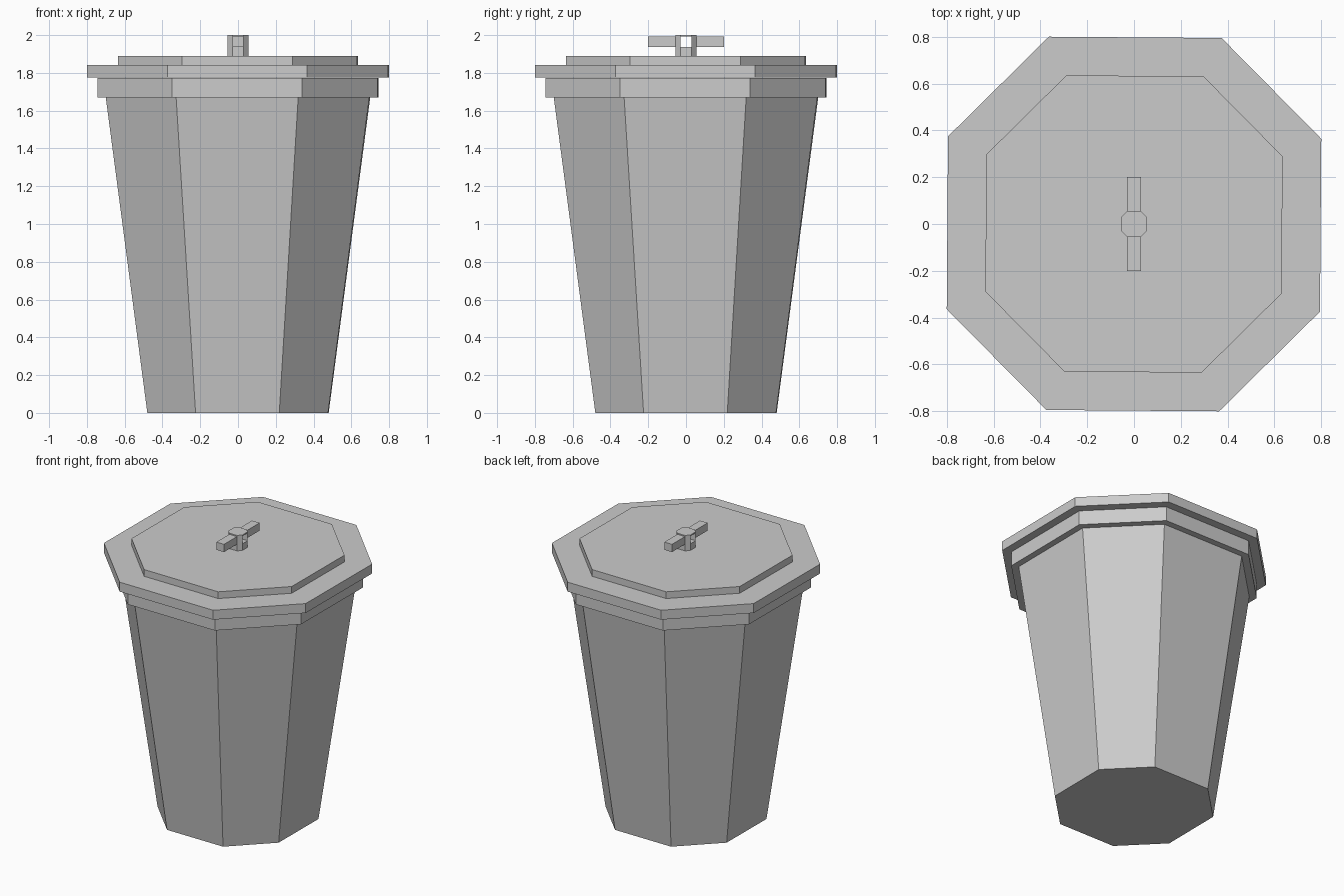
import bpy
import bmesh

cube = bpy.data.objects.get("Cube")
if cube:
    bpy.data.objects.remove(cube, do_unlink=True)

grey = bpy.data.materials.new("plain grey")
grey.use_nodes = True
colour = (0.6, 0.6, 0.6, 1)
grey.diffuse_color = colour
grey.node_tree.nodes["Principled BSDF"].inputs["Base Color"].default_value = colour


def octagon(radius):
    """Slightly skewed octagon with four-fold symmetry."""
    points = []
    for x, y in ((1, 0.455), (0.468, 0.993)):
        for _ in range(4):
            points.append((x * radius, y * radius))
            x, y = -y, x
    # interleave the two sets of corners
    return [p for pair in zip(points[:4], points[4:]) for p in pair]


def loft(name, *rings):
    """Closed solid through rings of (outline, height)."""
    bm = bmesh.new()
    loops = [[bm.verts.new((x, y, z)) for x, y in outline] for outline, z in rings]
    for low, high in zip(loops, loops[1:]):
        n = len(low)
        for i in range(n):
            j = (i + 1) % n
            bm.faces.new((low[i], low[j], high[j], high[i]))
    bm.faces.new(loops[0][::-1])
    bm.faces.new(loops[-1])
    bmesh.ops.recalc_face_normals(bm, faces=bm.faces)
    mesh = bpy.data.meshes.new(name)
    bm.to_mesh(mesh)
    bm.free()
    mesh.materials.append(grey)
    obj = bpy.data.objects.new(name, mesh)
    bpy.context.collection.objects.link(obj)
    return obj


def prism(name, outline, low, high):
    return loft(name, (outline, low), (outline, high))


# Tapered bin and its rim
loft("bin_body", (octagon(0.48), 0), (octagon(0.70), 1.67))
prism("bin_rim", octagon(0.745), 1.67, 1.772)

# Stepped lid
prism("lid_plate", octagon(0.8), 1.775, 1.842)
prism("lid_step", octagon(0.635), 1.842, 1.89)

# Handle post, open from side to side
S, C = 0.055, 0.03
post = [(S, -C), (S, C), (C, S), (-C, S), (-S, C), (-S, -C), (-C, -S), (C, -S)]
hole_low, hole_high = 1.937, 1.992
prism("handle_post_base", post, 1.89, hole_low)
prism("handle_post_cap", post, hole_high, 2)

# Post walls and grip bars, front and back
for side, sign in (("front", -1), ("back", 1)):
    wall = [(x, sign * y) for x, y in post[1:5]]
    prism(f"handle_wall_{side}", wall, hole_low, hole_high)
    bar = [(-C, sign * S), (C, sign * S), (C, sign * 0.2), (-C, sign * 0.2)]
    prism(f"handle_bar_{side}", bar, hole_low, hole_high)
